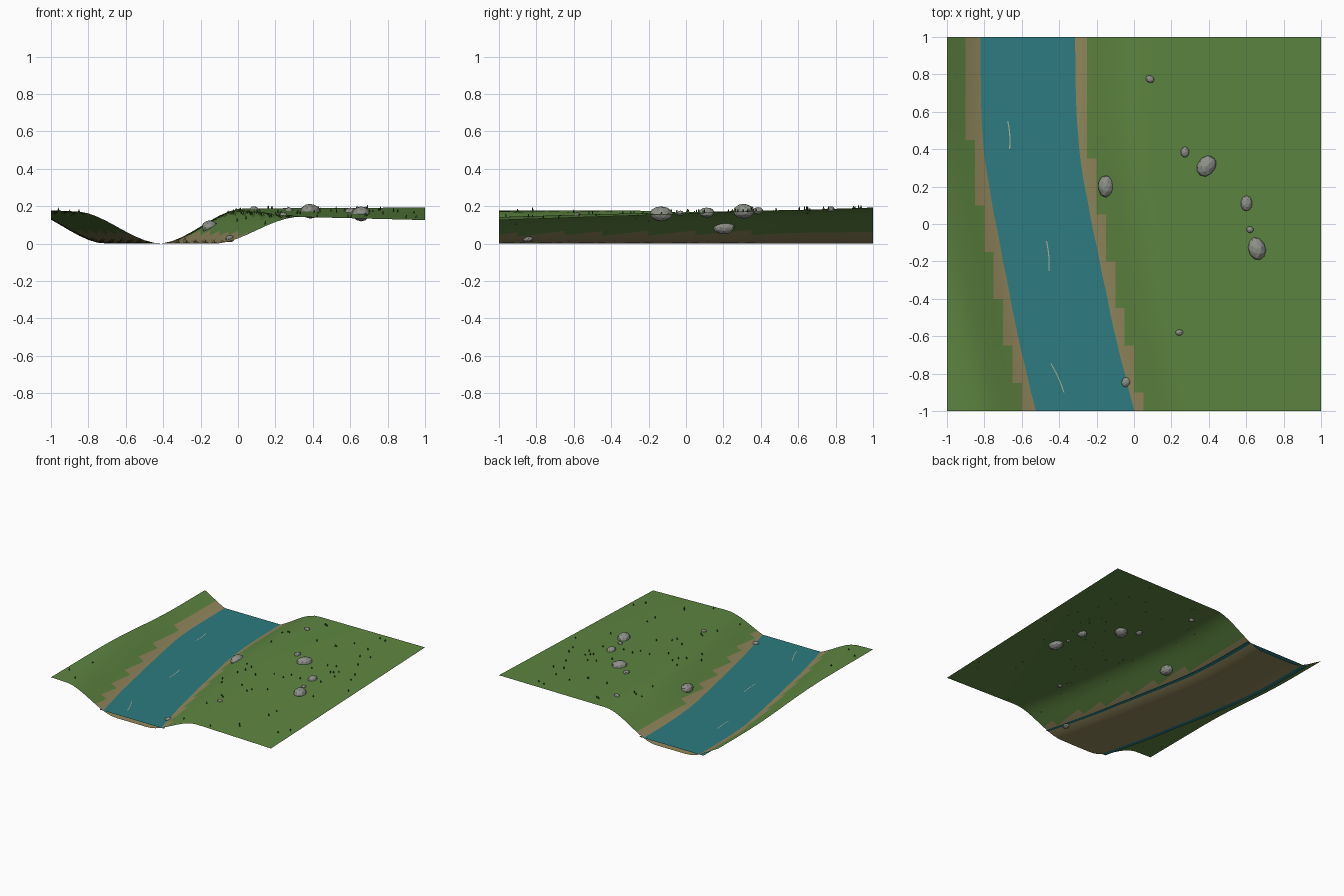
import bpy, bmesh, math, random
from mathutils import Vector, Matrix

cube = bpy.data.objects.get("Cube")
if cube:
    bpy.data.objects.remove(cube, do_unlink=True)

random.seed(7)
WATER_Z = 0.0285
CELLS = 40


def material(name, rgb):
    m = bpy.data.materials.new(name)
    m.use_nodes = True
    m.diffuse_color = (*rgb, 1)
    bsdf = m.node_tree.nodes["Principled BSDF"]
    bsdf.inputs["Base Color"].default_value = (*rgb, 1)
    bsdf.inputs["Roughness"].default_value = 0.9
    return m


grass = material("grass green", (0.11, 0.235, 0.052))
sand = material("bank sand", (0.29, 0.245, 0.11))
water = material("river blue", (0.026, 0.2, 0.22))
stone = material("stone grey", (0.27, 0.28, 0.25))
blade = material("dark grass", (0.04, 0.1, 0.025))
foam = material("ripple pale", (0.40, 0.42, 0.30))


def finish(bm, name, mats, smooth=False):
    mesh = bpy.data.meshes.new(name)
    bm.to_mesh(mesh)
    bm.free()
    for m in mats:
        mesh.materials.append(m)
    for p in mesh.polygons:
        p.use_smooth = smooth
    obj = bpy.data.objects.new(name, mesh)
    bpy.context.collection.objects.link(obj)
    return obj


def river_x(y):
    """Centre line of the river: straight at the back, then bending."""
    bend = 0.024 * math.log(1 + math.exp((0.42 - y) / 0.12))
    return -0.567 + bend + 0.045 * max(0, -0.6 - y)


def ground_z(x, y):
    """Flat bed, smooth banks and a gently tilted meadow."""
    t = (abs(x - river_x(y)) - 0.14) / 0.46
    t = min(max(t, 0), 1)
    meadow = 0.169 + 0.0185 * y - 0.01 * x + 0.015 * x * y
    return meadow * t * t * (3 - 2 * t)


def ribbon(bm, centre, y0, y1, half, z, steps):
    """Flat strip following a centre line x = centre(y)."""
    last = None
    for i in range(steps + 1):
        y = y0 + (y1 - y0) * i / steps
        pair = [bm.verts.new((centre(y) + s * half, y, z)) for s in (-1, 1)]
        if last:
            bm.faces.new((last[0], last[1], pair[1], pair[0]))
        last = pair


# Terrain sheet, with sand on the cells close to the river
bm = bmesh.new()
bmesh.ops.create_grid(bm, x_segments=CELLS, y_segments=CELLS, size=1)
for f in bm.faces:
    c = f.calc_center_median()
    f.material_index = int(abs(c.x - river_x(c.y)) < 0.32)
for v in bm.verts:
    v.co.z = ground_z(v.co.x, v.co.y)
finish(bm, "terrain", [grass, sand], True)

# River surface, running slightly into both banks
bm = bmesh.new()
ribbon(bm, river_x, -1, 1, 0.292, WATER_Z, CELLS)
finish(bm, "river_water", [water], True)

# Thin ripple lines: x and y at the back end, x and y at the front end
for x0, y0, x1, y1 in [(-0.675, 0.55, -0.665, 0.40),
                       (-0.468, -0.09, -0.455, -0.25),
                       (-0.445, -0.745, -0.375, -0.90)]:
    bm = bmesh.new()

    def line(y):
        t = (y - y0) / (y1 - y0)
        return x0 + (x1 - x0) * t + 0.006 * math.sin(math.pi * t)
    ribbon(bm, line, y1, y0, 0.003, WATER_Z + 0.003, 6)
    finish(bm, "ripple", [foam])

# Stones: position, half sizes and turn in degrees
STONES = [(0.085, 0.775, 0.024, 0.02, -30), (0.272, 0.385, 0.023, 0.029, 0),
          (0.388, 0.31, 0.048, 0.062, -35), (-0.15, 0.203, 0.044, 0.06, 0),
          (0.602, 0.11, 0.032, 0.042, 0), (0.62, -0.03, 0.019, 0.018, 0),
          (0.657, -0.132, 0.047, 0.062, 15), (0.242, -0.58, 0.021, 0.017, 0),
          (-0.043, -0.845, 0.024, 0.029, -15)]
for x, y, rx, ry, turn in STONES:
    bm = bmesh.new()
    bmesh.ops.create_icosphere(bm, subdivisions=2, radius=1)
    for v in bm.verts:
        v.co *= random.uniform(0.95, 1.03)
    place = (Matrix.Translation((x, y, ground_z(x, y)))
             @ Matrix.Rotation(math.radians(turn), 4, "Z")
             @ Matrix.Diagonal((rx, ry, 0.37 * (rx + ry), 1)))
    bmesh.ops.transform(bm, matrix=place, verts=bm.verts)
    finish(bm, "stone", [stone])

# Grass tufts: crossed upright blades scattered over the meadow
bm = bmesh.new()
spots = [(-0.96, -0.82), (-0.9, -0.6), (-0.85, -0.9)]
while len(spots) < 58:
    x, y = random.uniform(-0.1, 0.97), random.uniform(-0.97, 0.97)
    if x - river_x(y) > 0.42:
        spots.append((x, y))
for x, y in spots:
    base = Vector((x, y, ground_z(x, y) - 0.002))
    turn = random.uniform(0, math.pi)
    for a in (turn, turn + math.pi / 2):
        side = Vector((math.cos(a), math.sin(a), 0)) * 0.006
        up = Vector((0, 0, random.uniform(0.013, 0.02)))
        corners = (base - side, base + side, base + side * 0.4 + up,
                   base - side * 0.4 + up)
        bm.faces.new([bm.verts.new(p) for p in corners])
finish(bm, "grass_tufts", [blade])
